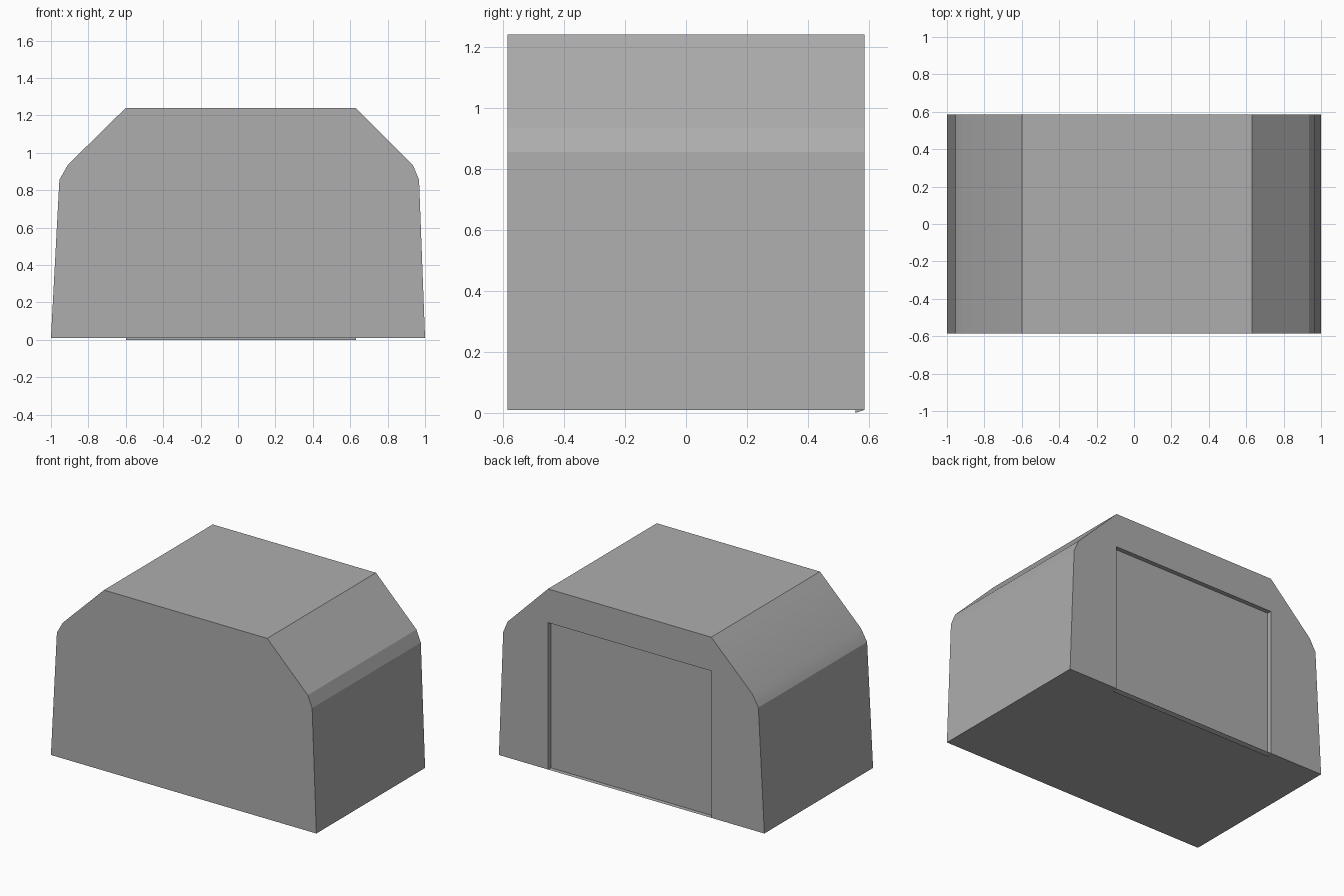
import bpy, bmesh, math
from mathutils import Vector

if "Cube" in bpy.data.objects:
    bpy.data.objects.remove(bpy.data.objects["Cube"])

D = 0.585          # half depth
IN = 0.555         # y of the recessed door panel
B = 0.01           # height of the body underside
X0, X1, TOP = -0.60, 0.63, 1.01   # door opening

# Cross-section of the body (x, z), left foot over the roof to right foot
profile = [(-1, B), (-0.955, 0.855), (-0.91, 0.935), (X0, 1.24),
           (X1, 1.24), (0.935, 0.935), (0.968, 0.855), (1, B)]
# Door outline on the back wall, and at the recessed panel
outline = [(X1, B), (X1, TOP), (X0, TOP), (X0, B)]
inner = [(X1, 0), (X1, TOP), (X0, TOP), (X0, 0)]

bm = bmesh.new()


def ring(pts, y):
    return [bm.verts.new((x, y, z)) for x, z in pts]


def face(verts, direction):
    """Add a face whose normal points roughly along direction."""
    f = bm.faces.new(verts)
    f.normal_update()
    if f.normal.dot(Vector(direction)) < 0:
        f.normal_flip()
    return f


front, back = ring(profile, -D), ring(profile, D)
door, panel = ring(outline, D), ring(inner, IN)

# Outer skin
for i in range(len(profile) - 1):
    a, b = profile[i], profile[i + 1]
    f = face([front[i], front[i + 1], back[i + 1], back[i]],
             ((a[0] + b[0]) / 2, 0, (a[1] + b[1]) / 2 - 0.5))
    f.smooth = True

# Front wall, back wall around the opening, underside
face(front, (0, -1, 0))
face(back + door, (0, 1, 0))
face([front[0], front[-1], back[-1], door[0], door[3], back[0]], (0, 0, -1))

# Recess: jambs, lintel, sloping sill and door panel
for i, d in enumerate([(-1, 0, 0), (0, 0, -1), (1, 0, 0), (0, 0, 1)]):
    j = (i + 1) % 4
    face([door[i], door[j], panel[j], panel[i]], d)
face(panel, (0, 1, 0))

# Only the shallow bend in the shoulders is smooth
bm.normal_update()
for e in bm.edges:
    fs = e.link_faces
    e.smooth = (len(fs) == 2 and all(f.smooth for f in fs)
                and fs[0].normal.angle(fs[1].normal) < math.radians(20))

mesh = bpy.data.meshes.new("shelter_body")
bm.to_mesh(mesh)
bm.free()
body = bpy.data.objects.new("shelter_body", mesh)
bpy.context.collection.objects.link(body)

grey = bpy.data.materials.new("mid grey")
grey.diffuse_color = (0.42, 0.42, 0.42, 1)
grey.use_nodes = True
grey.node_tree.nodes["Principled BSDF"].inputs["Base Color"].default_value = grey.diffuse_color
mesh.materials.append(grey)
